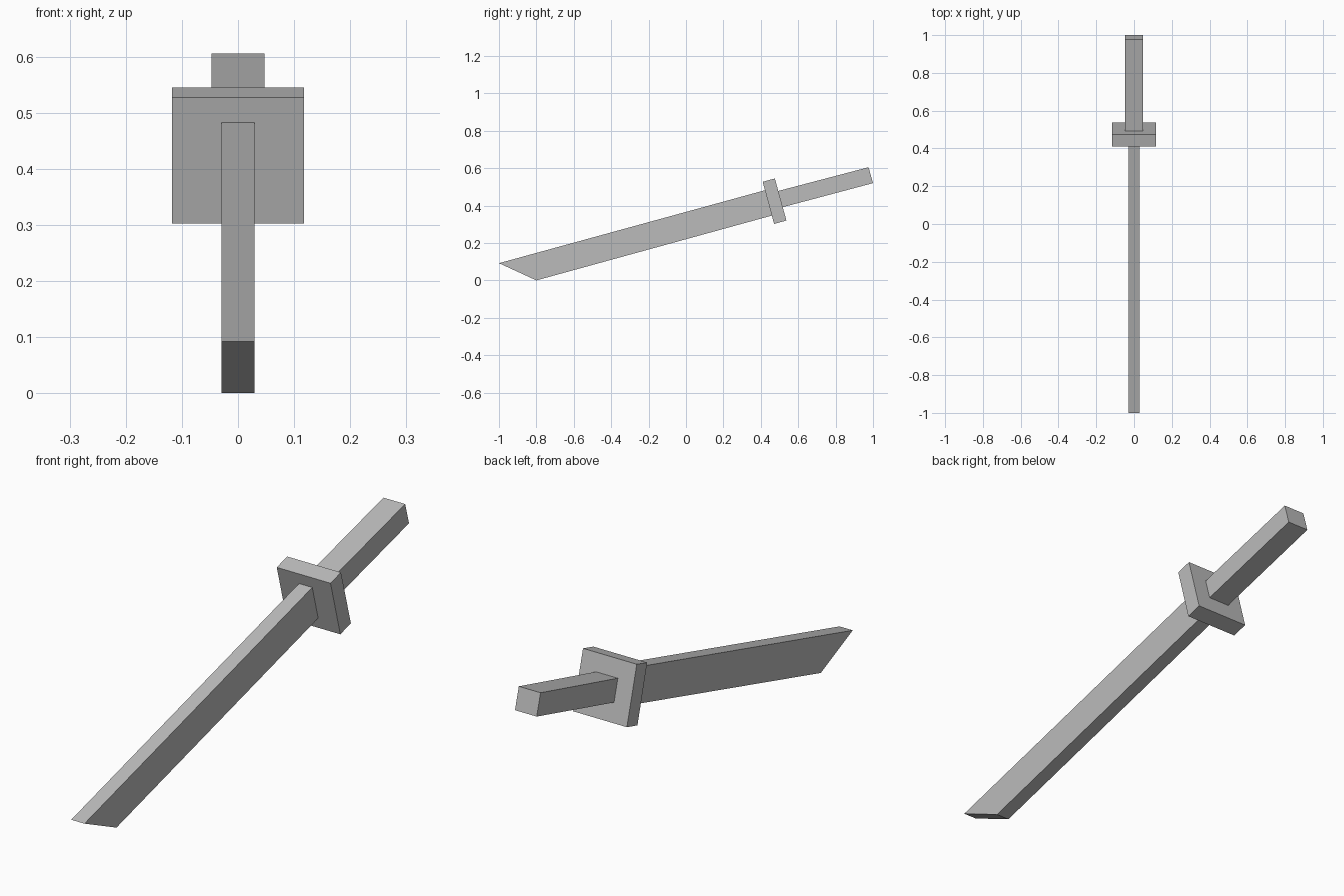
import bpy, bmesh

cube = bpy.data.objects.get("Cube")
if cube:
    bpy.data.objects.remove(cube, do_unlink=True)

grey = bpy.data.materials.new("plain grey")
grey.use_nodes = True
colour = (0.5, 0.5, 0.5, 1)
grey.diffuse_color = colour
grey.node_tree.nodes["Principled BSDF"].inputs["Base Color"].default_value = colour


def prism(name, profile, half_width):
    """Extrude a side profile of (y, z) points symmetrically across x."""
    bm = bmesh.new()
    face = bm.faces.new([bm.verts.new((-half_width, y, z)) for y, z in profile])
    extruded = bmesh.ops.extrude_face_region(bm, geom=[face])["geom"]
    verts = [v for v in extruded if isinstance(v, bmesh.types.BMVert)]
    bmesh.ops.translate(bm, verts=verts, vec=(2 * half_width, 0, 0))
    bmesh.ops.recalc_face_normals(bm, faces=bm.faces)
    mesh = bpy.data.meshes.new(name)
    bm.to_mesh(mesh)
    bm.free()
    mesh.materials.append(grey)
    obj = bpy.data.objects.new(name, mesh)
    bpy.context.collection.objects.link(obj)
    return obj


# Long blade with a slanted tip, ending inside the guard
prism("blade", [(-1, 0.092), (-0.8, 0), (0.49, 0.355), (0.455, 0.491)], 0.029)
# Square guard plate
prism("guard", [(0.41, 0.527), (0.471, 0.302), (0.537, 0.32), (0.475, 0.545)], 0.1175)
# Grip, starting inside the guard
prism("handle", [(0.455, 0.468), (0.478, 0.381), (1, 0.52), (0.976, 0.605)], 0.0475)
